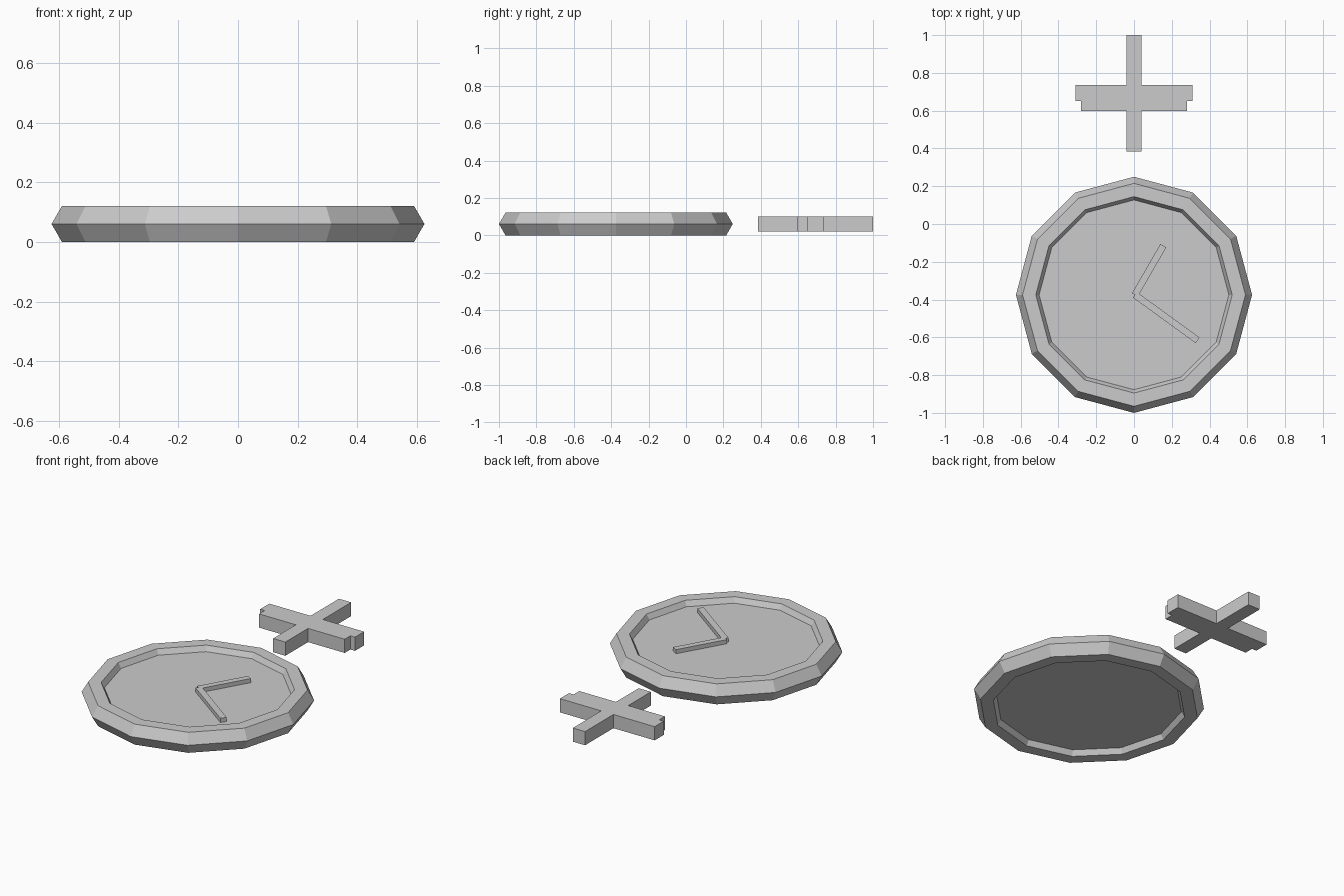
import bpy, bmesh
from math import radians, cos, sin

if "Cube" in bpy.data.objects:
    bpy.data.objects.remove(bpy.data.objects["Cube"])

CY = -0.375   # dial centre
R_MINOR = 0.07
MID_Z = 0.0606


def prism(name, outline, z0, z1):
    """Extrude a closed 2D outline from z0 to z1."""
    bm = bmesh.new()
    face = bm.faces.new([bm.verts.new((x, y, z0)) for x, y in outline])
    top = bmesh.ops.extrude_face_region(bm, geom=[face])["geom"]
    for v in (g for g in top if isinstance(g, bmesh.types.BMVert)):
        v.co.z = z1
    bmesh.ops.recalc_face_normals(bm, faces=bm.faces)
    me = bpy.data.meshes.new(name)
    bm.to_mesh(me)
    bm.free()
    ob = bpy.data.objects.new(name, me)
    bpy.context.collection.objects.link(ob)
    return ob


def hand(name, angle, length, width=0.036):
    """Bar starting at the dial centre, pointing along the given angle."""
    c, s, h = cos(radians(angle)), sin(radians(angle)), width / 2
    corners = [(0, -h), (length, -h), (length, h), (0, h)]
    prism(name, [(0.005 + c * u - s * v, CY + s * u + c * v) for u, v in corners], 0.08, 0.115)


# Twelve-sided rim with a six-sided section
bpy.ops.mesh.primitive_torus_add(major_segments=12, minor_segments=6, major_radius=0.555,
                                 minor_radius=R_MINOR, location=(0, CY, MID_Z))
bpy.context.object.name = "rim"
bpy.ops.object.shade_flat()

# Dial plate recessed in the rim
bpy.ops.mesh.primitive_cylinder_add(vertices=12, radius=0.54, depth=0.06, location=(0, CY, MID_Z))
bpy.context.object.name = "dial"

# Two hands
hand("short_hand", 60, 0.30)
hand("long_hand", -36, 0.41)

# Cross above the dial: right half outline, mirrored to the left
half = [(0.04, 0.385), (0.04, 0.597), (0.28, 0.597), (0.28, 0.65), (0.31, 0.65),
        (0.31, 0.735), (0.04, 0.735), (0.04, 1.0)]
prism("cross", half + [(-x, y) for x, y in reversed(half)], 0.02, 0.101)
